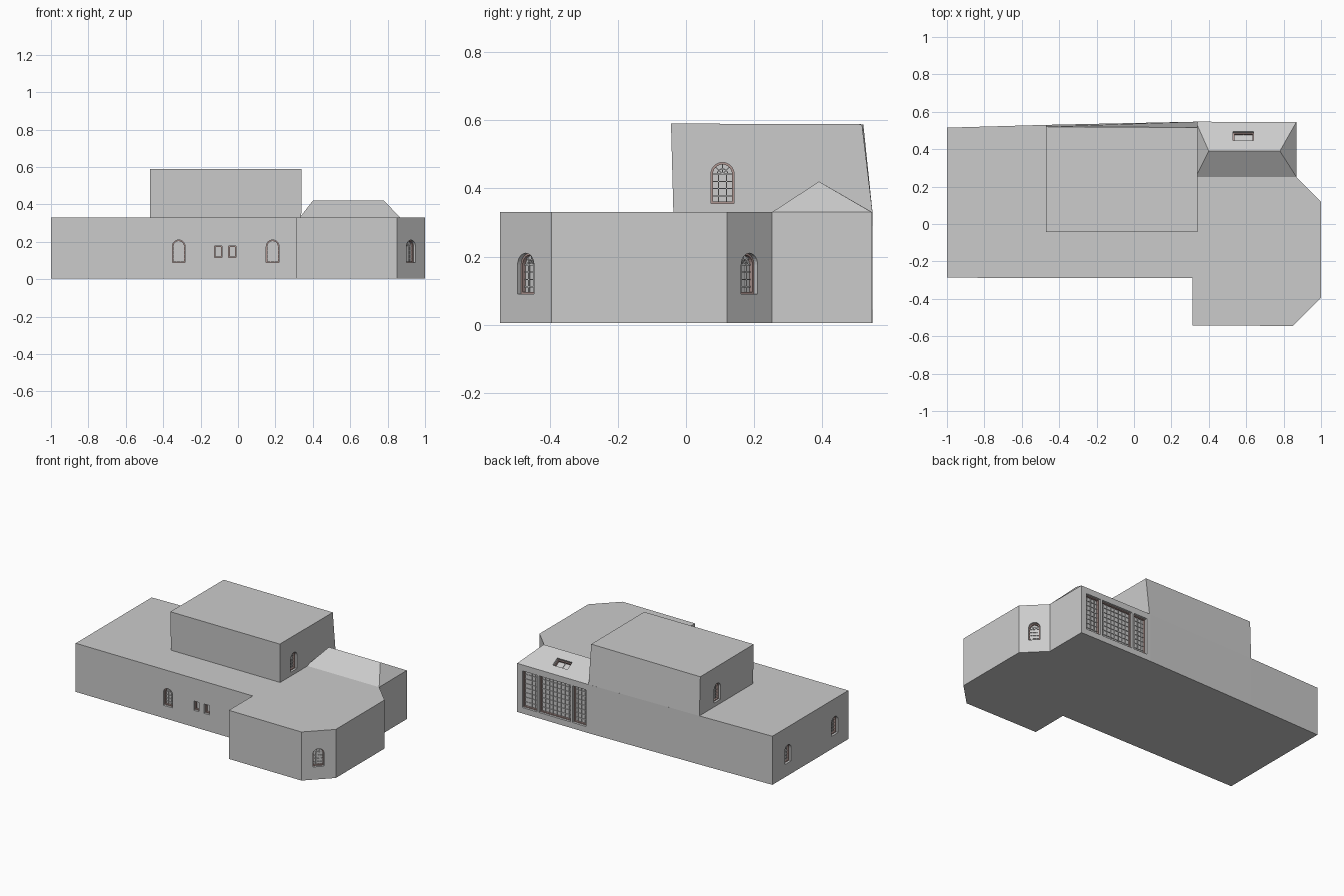
import bpy, bmesh
from math import pi, cos, sin
from mathutils import Matrix, Vector

if "Cube" in bpy.data.objects:
    bpy.data.objects.remove(bpy.data.objects["Cube"])

DEPTH = 0.028


def material(name, rgb):
    m = bpy.data.materials.new(name)
    m.diffuse_color = (*rgb, 1)
    m.use_nodes = True
    m.node_tree.nodes["Principled BSDF"].inputs["Base Color"].default_value = m.diffuse_color
    return m


FRAME = material("frame_brown", (0.42, 0.30, 0.28))
BAR = material("bar_white", (0.82, 0.82, 0.80))


def finish(bm, name, mats=()):
    bmesh.ops.recalc_face_normals(bm, faces=bm.faces)
    me = bpy.data.meshes.new(name)
    bm.to_mesh(me)
    bm.free()
    ob = bpy.data.objects.new(name, me)
    for m in mats:
        me.materials.append(m)
    bpy.context.collection.objects.link(ob)
    return ob


def loft(bm, a, b, mat=0):
    """Closed solid between two matching loops."""
    va, vb = [bm.verts.new(p) for p in a], [bm.verts.new(p) for p in b]
    n = len(va)
    faces = [bm.faces.new(va[::-1]), bm.faces.new(vb)]
    faces += [bm.faces.new((va[i], va[(i + 1) % n], vb[(i + 1) % n], vb[i])) for i in range(n)]
    for f in faces:
        f.material_index = mat


def outline(w, h, arch):
    """Opening profile in local x, z, centred on the opening."""
    r = w / 2
    if not arch:
        return [(-r, -h / 2), (r, -h / 2), (r, h / 2), (-r, h / 2)]
    zs = h / 2 - r
    return [(-r, -h / 2), (r, -h / 2)] + [(r * cos(pi * i / 12), zs + r * sin(pi * i / 12)) for i in range(13)]


def wall_matrix(pos, normal):
    y = Vector(normal).normalized()
    x = y.cross(Vector((0, 0, 1))).normalized()
    z = x.cross(y)
    m = Matrix((x, y, z)).transposed().to_4x4()
    m.translation = Vector(pos)
    return m


def bar(bm, p, q, t, y0, y1):
    """Flat bar from p to q in the local window plane."""
    p, q = Vector(p), Vector(q)
    d = (q - p).normalized() * t / 2
    s = Vector((-d.y, d.x))
    quad = [p - s, q - s, q + s, p + s]
    loft(bm, [(v.x, y0, v.y) for v in quad], [(v.x, y1, v.y) for v in quad], 1)


def ring(bm, outer, inner, y0, y1, mat):
    n = len(outer)
    loops = [[bm.verts.new((x, y, z)) for x, z in pts]
             for pts, y in ((outer, y0), (outer, y1), (inner, y1), (inner, y0))]
    for k in range(4):
        a, b = loops[k], loops[(k + 1) % 4]
        for i in range(n):
            j = (i + 1) % n
            bm.faces.new((a[i], a[j], b[j], b[i])).material_index = mat


def window(cutter, name, pos, normal, w, h, arch=False, cols=3, rows=4, t=0.003):
    """Add the opening to a cutter mesh and build the frame and bars in it."""
    m = wall_matrix(pos, normal)
    pts = outline(w, h, arch)
    loft(cutter, [m @ Vector((x, -DEPTH, z)) for x, z in pts], [m @ Vector((x, 0.02, z)) for x, z in pts])
    bm = bmesh.new()
    y0, y1, e = -DEPTH - 0.001, -DEPTH + 0.005, 0.006
    ring(bm, pts, outline(w - 2 * e, h - 2 * e, arch), y0, y1 + 0.008, 0)
    top = h / 2 - w / 2 if arch else h / 2
    for i in range(1, cols):
        x = -w / 2 + w * i / cols
        bar(bm, (x, -h / 2), (x, top), t, y0, y1)
    for i in range(1, rows + int(arch)):
        z = -h / 2 + (top + h / 2) * i / rows
        bar(bm, (-w / 2, z), (w / 2, z), t, y0, y1)
    if arch:
        # fan light: spokes and inner arc
        r = w / 2 - e / 2
        for k in range(1, 4):
            c, s = cos(pi * k / 4), sin(pi * k / 4)
            bar(bm, (0, top), (r * c, top + r * s), t, y0, y1)
        arc = [(r * 0.5 * cos(pi * k / 8), top + r * 0.5 * sin(pi * k / 8)) for k in range(9)]
        for p, q in zip(arc, arc[1:]):
            bar(bm, p, q, t, y0, y1)
    bm.transform(m)
    finish(bm, name, (FRAME, BAR))


def cut(ob, cutter_bm):
    cutter = finish(cutter_bm, ob.name + "_cutter")
    cutter.hide_render = True
    mod = ob.modifiers.new("openings", 'BOOLEAN')
    mod.operation, mod.solver, mod.object = 'DIFFERENCE', 'EXACT', cutter
    bpy.context.view_layer.objects.active = ob
    bpy.ops.object.modifier_apply(modifier=mod.name)
    bpy.data.objects.remove(cutter)


# ground floor
plan = [(-1, -0.287), (0.312, -0.29), (0.312, -0.542), (0.85, -0.545), (1, -0.395), (1, 0.12),
        (0.868, 0.252), (0.868, 0.545), (0.33, 0.547), (-0.47, 0.53), (-1, 0.515)]
bm = bmesh.new()
loft(bm, [(x, y, 0.005) for x, y in plan], [(x, y, 0.33) for x, y in plan])
ground_floor = finish(bm, "ground_floor")

# upper floor, back wall leaning slightly in
bm = bmesh.new()
loft(bm, [(-0.47, -0.037, 0.33), (0.338, -0.037, 0.33), (0.338, 0.547, 0.33), (-0.47, 0.53, 0.33)],
     [(-0.47, -0.044, 0.59), (0.34, -0.044, 0.59), (0.34, 0.516, 0.588), (-0.47, 0.52, 0.588)])
upper_floor = finish(bm, "upper_floor")

# hipped roof over the garden room
bm = bmesh.new()
for p in [(0.33, 0.252, 0.33), (0.868, 0.252, 0.33), (0.868, 0.545, 0.33), (0.33, 0.547, 0.33),
          (0.40, 0.39, 0.42), (0.78, 0.39, 0.42)]:
    bm.verts.new(p)
bmesh.ops.convex_hull(bm, input=bm.verts)
bmesh.ops.dissolve_limit(bm, angle_limit=0.02, verts=bm.verts, edges=bm.edges)
garden_roof = finish(bm, "garden_room_roof")

# ground floor openings
c = bmesh.new()
AW, AH = 0.068, 0.12
arched = [((-0.317, -0.289, 0.15), (0, -1, 0)), ((0.185, -0.29, 0.15), (0, -1, 0)),
          ((0.925, -0.47, 0.15), (1, -1, 0)), ((0.934, 0.186, 0.15), (1, 1, 0)),
          ((-1, 0.35, 0.15), (-1, 0, 0)), ((-1, -0.145, 0.15), (-1, 0, 0))]
for i, (p, n) in enumerate(arched):
    window(c, f"arched_window_{i + 1}", p, n, AW, AH, True)
for i, x in enumerate((-0.105, -0.03)):
    window(c, f"small_window_{i + 1}", (x, -0.2895, 0.148), (0, -1, 0), 0.04, 0.062, cols=1, rows=1)
for i, (x, w, cols) in enumerate(((0.775, 0.11, 4), (0.589, 0.232, 8), (0.408, 0.10, 4))):
    window(c, f"garden_window_{i + 1}", (x, 0.546, 0.167), (0, 1, 0), w, 0.245, cols=cols, rows=8)
cut(ground_floor, c)

# upper floor windows
c = bmesh.new()
window(c, "upper_right_window", (0.339, 0.107, 0.416), (1, 0, 0), AW, AH, True)
window(c, "upper_left_window", (-0.47, 0.34, 0.416), (-1, 0, 0), AW, AH, True)
cut(upper_floor, c)

# skylight in the back slope
c = bmesh.new()
window(c, "skylight", (0.585, 0.47, 0.374), (0, 0.09, 0.156), 0.11, 0.057, cols=2, rows=1)
cut(garden_roof, c)
